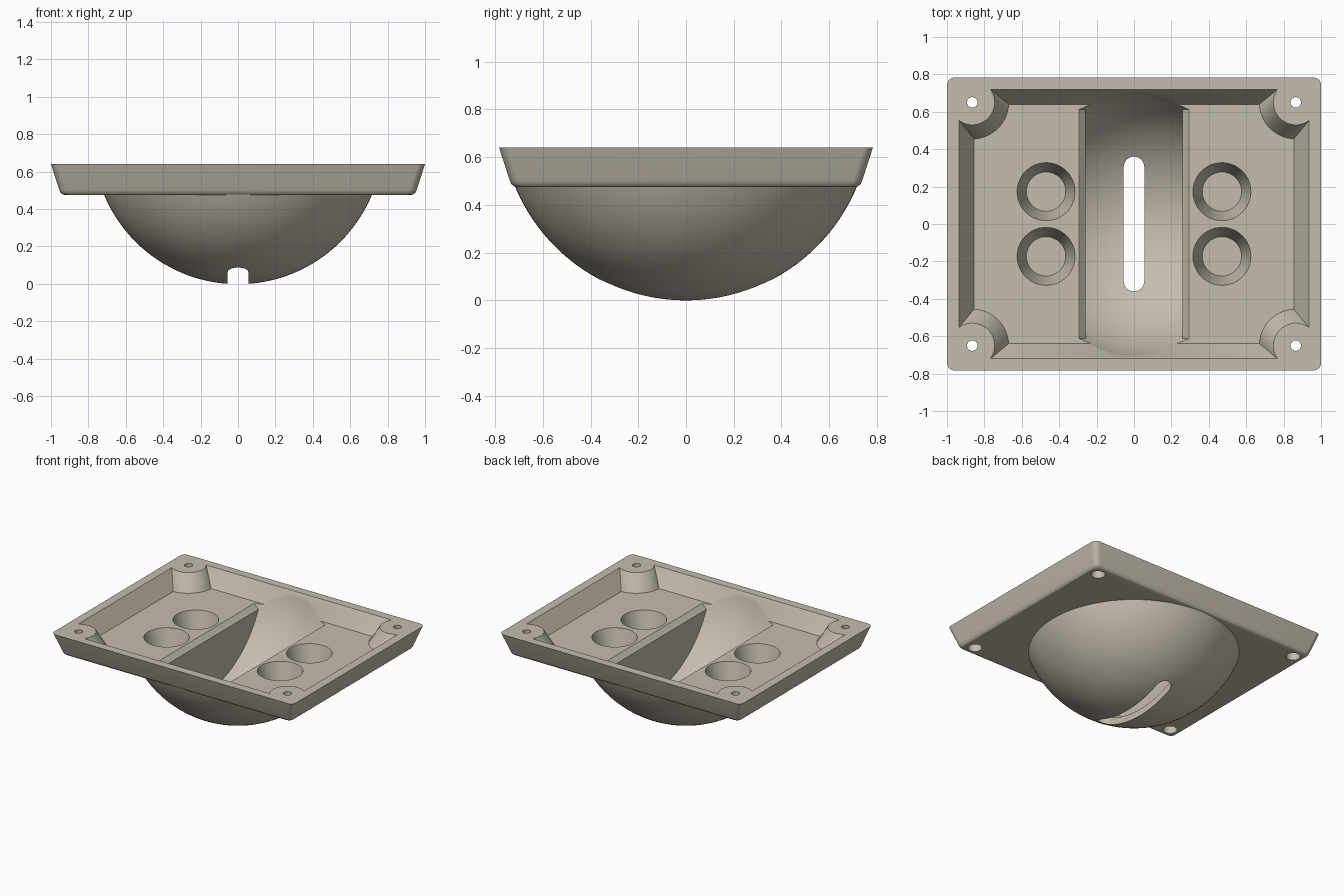
import bpy, bmesh, math
from mathutils import Vector

if "Cube" in bpy.data.objects:
    bpy.data.objects.remove(bpy.data.objects["Cube"])

TOP, FLOOR, BASE = 0.64, 0.52, 0.475
DOME_Z, DOME_R, WALL = 0.773, 0.775, 0.05
HOLE_X, HOLE_Y = 0.865, 0.65


def make(name, bm):
    bmesh.ops.recalc_face_normals(bm, faces=bm.faces)
    mesh = bpy.data.meshes.new(name)
    bm.to_mesh(mesh)
    bm.free()
    ob = bpy.data.objects.new(name, mesh)
    bpy.context.collection.objects.link(ob)
    return ob


def loft(name, loops):
    """Skin matching closed loops and cap both ends."""
    bm = bmesh.new()
    rows = [[bm.verts.new(p) for p in loop] for loop in loops]
    n = len(rows[0])
    for a, b in zip(rows, rows[1:]):
        for i in range(n):
            j = (i + 1) % n
            bm.faces.new((a[i], a[j], b[j], b[i]))
    bm.faces.new(rows[0][::-1])
    bm.faces.new(rows[-1])
    return make(name, bm)


def rounded_rect(hx, hy, r, z, steps=8):
    pts = []
    for k, (sx, sy) in enumerate([(1, 1), (-1, 1), (-1, -1), (1, -1)]):
        for i in range(steps + 1):
            a = math.pi / 2 * (k + i / steps)
            pts.append((sx * (hx - r) + r * math.cos(a), sy * (hy - r) + r * math.sin(a), z))
    return pts


def notched_rect(hx, hy, r, z, steps=16):
    """Rectangle whose corners are bitten out by round screw bosses."""
    dx, dy = hx - HOLE_X, hy - HOLE_Y
    a0 = math.atan2(-math.sqrt(r * r - dx * dx), dx) % (2 * math.pi)
    a1 = math.atan2(dy, -math.sqrt(r * r - dy * dy)) % (2 * math.pi)
    arc = []
    for i in range(steps + 1):
        a = a0 + (a1 - a0) * i / steps
        arc.append((HOLE_X + r * math.cos(a), HOLE_Y + r * math.sin(a)))
    pts = arc + [(-x, y) for x, y in arc[::-1]]
    pts += [(-x, -y) for x, y in arc] + [(x, -y) for x, y in arc[::-1]]
    return [(x, y, z) for x, y in pts]


def lathe(name, x, y, profile, sides=48):
    ring = [2 * math.pi * i / sides for i in range(sides)]
    return loft(name, [[(x + r * math.cos(a), y + r * math.sin(a), z) for a in ring]
                       for r, z in profile])


def ball(name, radius, cut_z=None):
    bm = bmesh.new()
    bmesh.ops.create_uvsphere(bm, u_segments=96, v_segments=64, radius=radius)
    bmesh.ops.translate(bm, verts=bm.verts, vec=Vector((0, 0, DOME_Z)))
    if cut_z is not None:
        cut = bmesh.ops.bisect_plane(bm, geom=bm.verts[:] + bm.edges[:] + bm.faces[:],
                                     plane_co=(0, 0, cut_z), plane_no=(0, 0, 1), clear_outer=True)
        bmesh.ops.contextual_create(
            bm, geom=[g for g in cut["geom_cut"] if isinstance(g, bmesh.types.BMEdge)])
    return make(name, bm)


def boolean(target, tool, operation):
    mod = target.modifiers.new(operation, 'BOOLEAN')
    mod.operation, mod.solver, mod.object = operation, 'EXACT', tool
    bpy.context.view_layer.objects.active = target
    bpy.ops.object.modifier_apply(modifier=mod.name)
    bpy.data.objects.remove(tool)


# Tapered tray with a rounded lower edge, plus the dome below it
outline = [(0.075, 0, 0.03), (0.061, 0.004, 0.034), (0.051, 0.013, 0.038),
           (0.045, 0.026, 0.04), (0, TOP - BASE, 0.04)]
tray = loft("domed_tray", [rounded_rect(1 - d, 0.783 - d, r, BASE + h) for d, h, r in outline])
boolean(tray, ball("dome", DOME_R, 0.5), 'UNION')

# Shallow cavity leaving four flared corner bosses
boolean(tray, loft("cavity", [notched_rect(0.855, 0.64, 0.195, FLOOR),
                              notched_rect(0.935, 0.72, 0.12, TOP),
                              notched_rect(0.935, 0.72, 0.12, TOP + 0.1)]), 'DIFFERENCE')

# Central channel with chamfered lips and a spherical bottom
section = [(0.26, -0.1), (0.26, 0.485), (0.295, FLOOR), (0.295, 0.9)]
section += [(-x, z) for x, z in section[::-1]]
channel = loft("channel", [[(x, y, z) for x, z in section] for y in (-0.9, 0.9)])
boolean(channel, ball("channel_bottom", DOME_R - WALL), 'INTERSECT')
boolean(tray, channel, 'DIFFERENCE')

# Slot through the bottom of the dome
boolean(tray, loft("slot", [rounded_rect(0.055, 0.36, 0.0549, z) for z in (-0.1, 0.4)]),
        'DIFFERENCE')

# Four tapered pits and four counterbored screw holes
for sx in (-1, 1):
    for sy in (-1, 1):
        boolean(tray, lathe("pit", sx * 0.47, sy * 0.173,
                            [(0.105, 0.33), (0.155, FLOOR), (0.155, 0.6)]), 'DIFFERENCE')
        boolean(tray, lathe("screw_hole", sx * HOLE_X, sy * HOLE_Y,
                            [(0.048, 0.4), (0.048, 0.54), (0.028, 0.5401), (0.028, 0.8)], 32),
                'DIFFERENCE')

# Single warm grey colour and smooth shading with sharp edges
mat = bpy.data.materials.new("warm_grey")
mat.diffuse_color = (0.56, 0.51, 0.42, 1)
mat.use_nodes = True
mat.node_tree.nodes["Principled BSDF"].inputs["Base Color"].default_value = mat.diffuse_color
tray.data.materials.clear()
tray.data.materials.append(mat)
for poly in tray.data.polygons:
    poly.material_index = 0
tray.select_set(True)
bpy.context.view_layer.objects.active = tray
bpy.ops.object.shade_smooth_by_angle(angle=math.radians(25))
